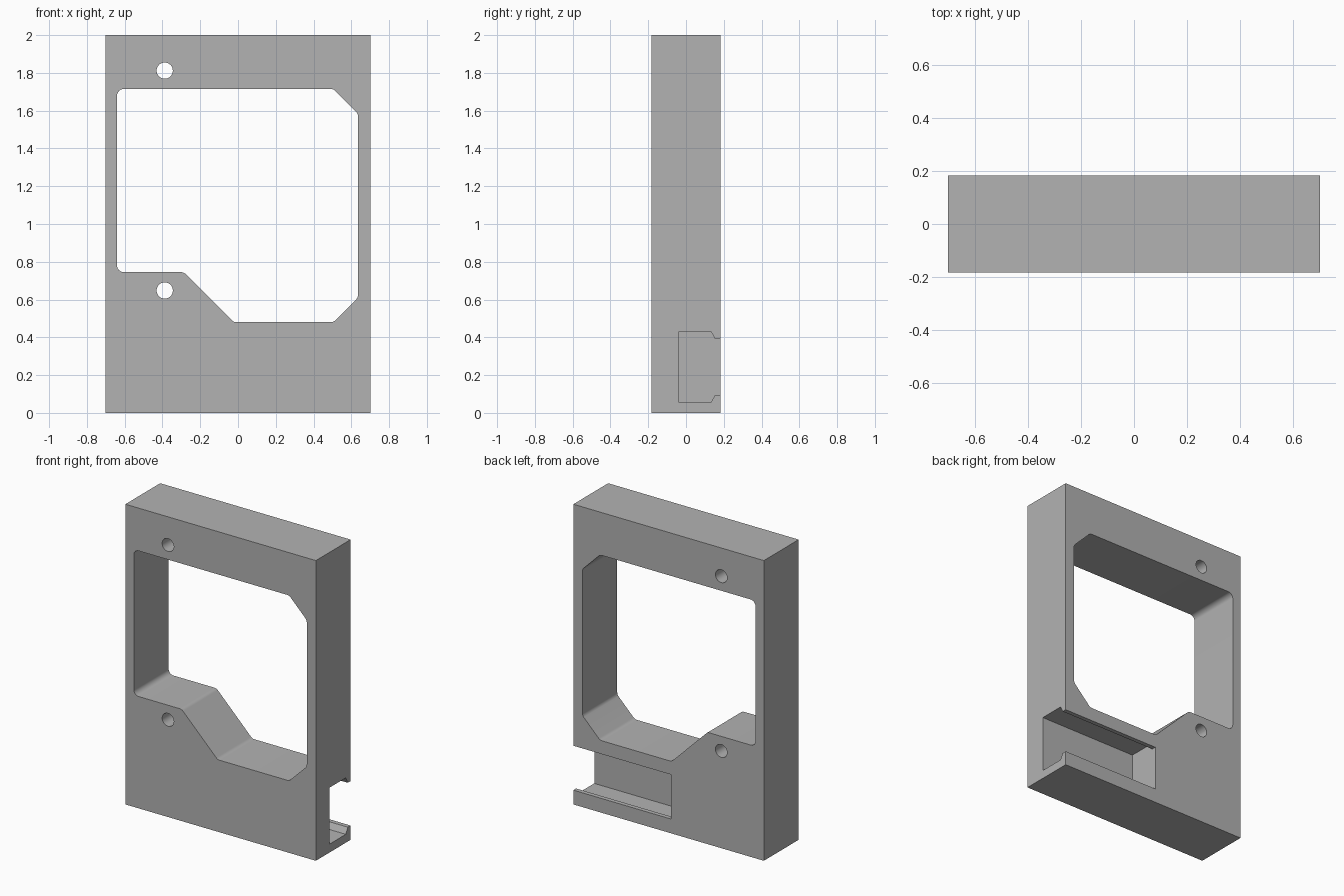
import bpy, bmesh, math
from mathutils import Vector

if "Cube" in bpy.data.objects:
    bpy.data.objects.remove(bpy.data.objects["Cube"])

grey = bpy.data.materials.new("grey")
grey.diffuse_color = (0.448, 0.448, 0.448, 1)
grey.use_nodes = True
grey.node_tree.nodes["Principled BSDF"].inputs["Base Color"].default_value = grey.diffuse_color


def prism(name, profile, start, step):
    """Solid from a closed 3D profile, moved to start and swept along step."""
    bm = bmesh.new()
    near = [bm.verts.new(Vector(p) + Vector(start)) for p in profile]
    far = [bm.verts.new(v.co + Vector(step)) for v in near]
    bm.faces.new(near)
    bm.faces.new(far[::-1])
    for i in range(len(near)):
        bm.faces.new((near[i], near[i - 1], far[i - 1], far[i]))
    bmesh.ops.recalc_face_normals(bm, faces=bm.faces[:])
    mesh = bpy.data.meshes.new(name)
    bm.to_mesh(mesh)
    bm.free()
    mesh.materials.append(grey)
    obj = bpy.data.objects.new(name, mesh)
    bpy.context.collection.objects.link(obj)
    return obj


def rounded(points, r, steps=6):
    """Replace each corner of a 2D polygon by an arc of radius r."""
    out = []
    for i, p in enumerate(points):
        p = Vector(p)
        a = (Vector(points[i - 1]) - p).normalized()
        b = (Vector(points[(i + 1) % len(points)]) - p).normalized()
        half = math.acos(max(-1, min(1, a.dot(b)))) / 2
        centre = p + (a + b).normalized() * (r / math.sin(half))
        t = r / math.tan(half)
        u, v = p + a * t - centre, p + b * t - centre
        for k in range(steps + 1):
            out.append(centre + u.lerp(v, k / steps).normalized() * r)
    return out


def cut(target, cutter):
    mod = target.modifiers.new("cut", "BOOLEAN")
    mod.operation, mod.solver, mod.object = "DIFFERENCE", "EXACT", cutter
    bpy.context.view_layer.update()
    bpy.context.view_layer.objects.active = target
    bpy.ops.object.modifier_apply(modifier=mod.name)
    bpy.data.objects.remove(cutter)


# Main plate
W, D = 0.702, 0.183
plate = prism("frame_plate", [(-W, 0, 0), (W, 0, 0), (W, 0, 2), (-W, 0, 2)],
              (0, -D, 0), (0, 2 * D, 0))

# Large window with stepped lower edge
window = [(-0.64, 1.715), (0.505, 1.715), (0.635, 1.585), (0.635, 0.61),
          (0.505, 0.48), (-0.022, 0.48), (-0.287, 0.745), (-0.64, 0.745)]
cut(plate, prism("window_cutter", [(x, 0, z) for x, z in rounded(window, 0.035)],
                 (0, -0.3, 0), (0, 0.6, 0)))

# Two screw holes
for z in (1.812, 0.648):
    ring = [(0.043 * math.cos(a), 0, 0.043 * math.sin(a))
            for a in (math.tau * k / 32 for k in range(32))]
    cut(plate, prism("hole_cutter", ring, (-0.388, -0.3, z), (0, 0.6, 0)))

# Lipped slot at the back, open on the right side
slot = [(-0.037, 0.056), (0.132, 0.056), (0.154, 0.095), (0.3, 0.095),
        (0.3, 0.391), (0.154, 0.391), (0.132, 0.432), (-0.037, 0.432)]
cut(plate, prism("slot_cutter", [(0, y, z) for y, z in slot],
                 (-0.018, 0, 0), (1, 0, 0)))

# Smooth the rounded corners and hole walls, keep hard edges
bpy.ops.object.select_all(action="DESELECT")
plate.select_set(True)
bpy.context.view_layer.objects.active = plate
bpy.ops.object.shade_smooth_by_angle(angle=math.radians(25))
